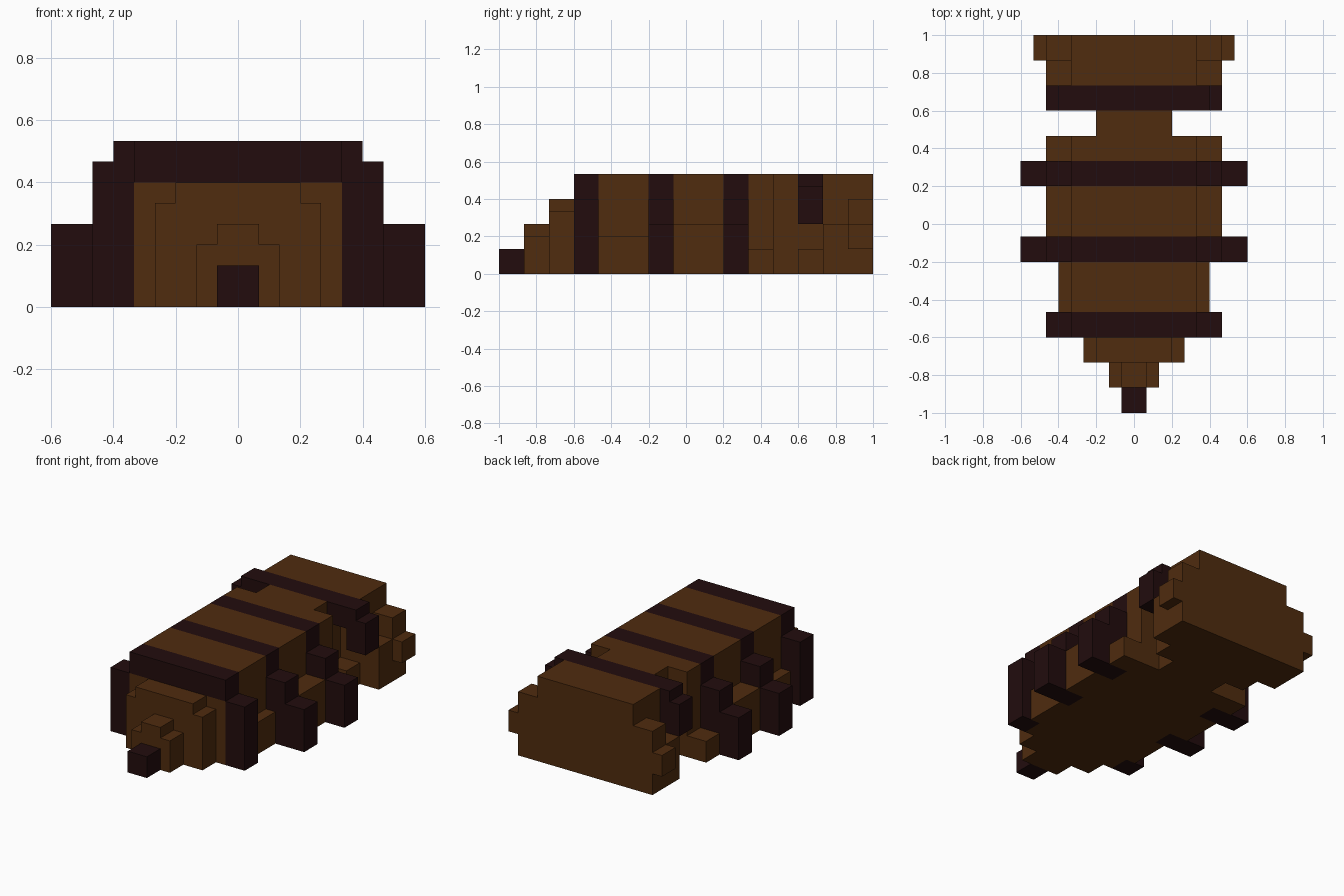
import bpy

cube = bpy.data.objects.get("Cube")
if cube:
    bpy.data.objects.remove(cube, do_unlink=True)

U = 2 / 15  # one block of the model


def material(name, colour):
    mat = bpy.data.materials.new(name)
    mat.use_nodes = True
    mat.diffuse_color = (*colour, 1)
    mat.node_tree.nodes["Principled BSDF"].inputs["Base Color"].default_value = (*colour, 1)
    return mat


BROWN = material("brown", (0.08, 0.025, 0.0045))
DARK = material("dark_maroon", (0.016, 0.0038, 0.004))


def box(name, mat, x, row, z, rows=1):
    """Box from block units: x range, first row from the nose, z range."""
    spans = (x, (row - 7.5, row - 7.5 + rows), z)
    lo = [s[0] * U for s in spans]
    hi = [s[1] * U for s in spans]
    bpy.ops.mesh.primitive_cube_add(size=1, location=[(a + b) / 2 for a, b in zip(lo, hi)])
    ob = bpy.context.object
    ob.name = name
    ob.scale = [b - a for a, b in zip(lo, hi)]
    bpy.ops.object.transform_apply(location=False, rotation=False, scale=True)
    ob.data.materials.append(mat)


def centred(name, mat, half, row, z, rows=1):
    box(name, mat, (-half, half), row, z, rows)


def pair(name, mat, x, row, z, rows=1):
    box("left_" + name, mat, x, row, z, rows)
    box("right_" + name, mat, (-x[1], -x[0]), row, z, rows)


# Stepped head
centred("nose", DARK, 0.5, 0, (0, 1))
centred("snout", BROWN, 1, 1, (0, 1.5))
centred("snout_ridge", BROWN, 0.5, 1, (1.5, 2))
centred("head", BROWN, 2, 2, (0, 2.5))
centred("head_crown", BROWN, 1.5, 2, (2.5, 3))

# Body core with brown tops between the dark bands
centred("body_core", BROWN, 2.5, 3, (0, 3), 8)
centred("front_back_plate", BROWN, 2.5, 4, (3, 4), 2)
centred("middle_back_plate", BROWN, 2.5, 7, (3, 4), 2)
centred("rear_back_plate", BROWN, 2.5, 10, (3, 4))
pair("front_flank", BROWN, (2.5, 3), 4, (0, 1.5), 2)
pair("middle_flank", BROWN, (2.5, 3.5), 7, (0, 2), 2)
pair("rear_flank", BROWN, (2.5, 3.5), 10, (0, 1))

# Dark bands with legs
for label, row in (("front", 3), ("middle", 6), ("rear", 9)):
    centred(label + "_band", DARK, 2.5, row, (3, 4))
    pair(label + "_upper_leg", DARK, (2.5, 3.5), row, (0, 3))
    if row > 3:
        pair(label + "_lower_leg", DARK, (3.5, 4.5), row, (0, 2))

# Narrow waist and the raised band behind it
centred("waist", BROWN, 1.5, 11, (0, 4))
centred("tail_base", BROWN, 2.5, 12, (0, 1))
centred("tail_neck", BROWN, 1.5, 12, (1, 3))
centred("tail_band", DARK, 3, 12, (3, 4))
pair("tail_band_side", DARK, (2.5, 3.5), 12, (2, 3.5))

# Broad tail block
centred("tail", BROWN, 2.5, 13, (0, 4), 2)
pair("tail_side", BROWN, (2.5, 3.5), 13, (0, 2))
pair("tail_end_side", BROWN, (2.5, 3.5), 14, (0, 3))
pair("tail_knob", BROWN, (3.5, 4), 14, (1, 2))
